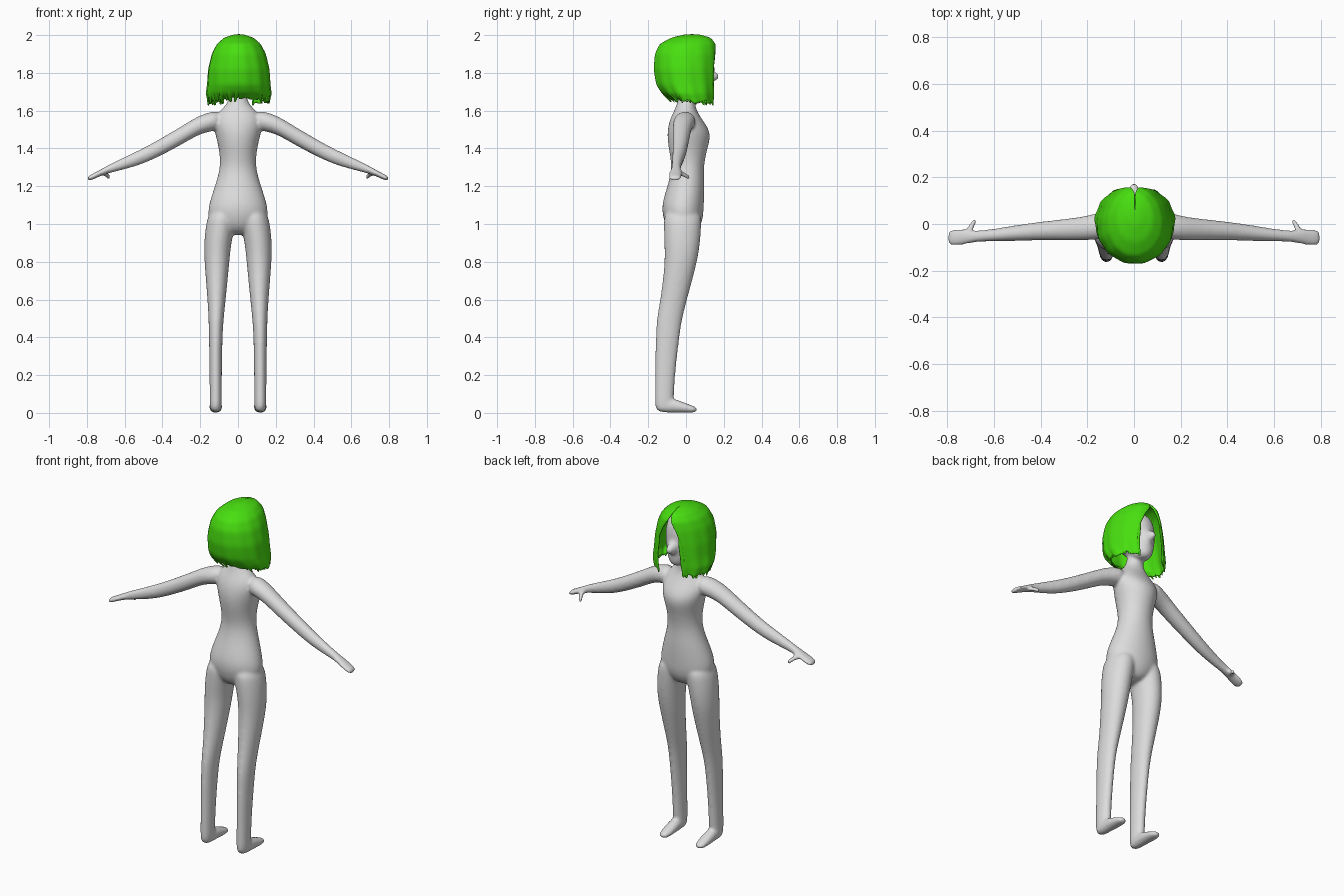
import bpy
import bmesh
import math
import random
from mathutils import Vector

random.seed(4)
cube = bpy.data.objects.get("Cube")
if cube:
    bpy.data.objects.remove(cube, do_unlink=True)


def make_material(name, color):
    mat = bpy.data.materials.new(name)
    mat.use_nodes = True
    mat.diffuse_color = color
    for node in mat.node_tree.nodes:
        if node.type == 'BSDF_PRINCIPLED':
            node.inputs["Base Color"].default_value = color
    return mat


skin = make_material("pale grey skin", (0.72, 0.72, 0.72, 1))
green = make_material("bright green hair", (0.065, 0.74, 0.005, 1))


def finish(bm, name, mat):
    """Turn a bmesh into a smooth-shaded object."""
    bmesh.ops.recalc_face_normals(bm, faces=bm.faces)
    mesh = bpy.data.meshes.new(name)
    bm.to_mesh(mesh)
    bm.free()
    mesh.materials.append(mat)
    for poly in mesh.polygons:
        poly.use_smooth = True
    obj = bpy.data.objects.new(name, mesh)
    bpy.context.collection.objects.link(obj)
    return obj


def bridge(bm, rings, closed):
    for low, high in zip(rings, rings[1:]):
        count = len(low)
        for i in range(count if closed else count - 1):
            j = (i + 1) % count
            bm.faces.new((low[i], low[j], high[j], high[i]))


def loft(bm, axis, rows, side=1, segments=16):
    """Elliptical rings along an axis: position, two centres, two radii."""
    rings = []
    for pos, c1, c2, r1, r2 in rows:
        ring = []
        for i in range(segments):
            a = math.tau * i / segments
            u, v = c1 + r1 * math.cos(a), c2 + r2 * math.sin(a)
            x, y, z = {'x': (pos, u, v), 'y': (u, pos, v), 'z': (u, v, pos)}[axis]
            ring.append(bm.verts.new((side * x, y, z)))
        rings.append(ring)
    bridge(bm, rings, True)
    bm.faces.new(rings[0])
    bm.faces.new(rings[-1])


# Torso and neck, from the crotch up
torso = [(0.94, 0, -0.01, 0.05, 0.05), (0.98, 0, -0.015, 0.11, 0.09),
         (1.03, 0, -0.015, 0.165, 0.108), (1.1, 0, -0.018, 0.16, 0.115),
         (1.2, 0, 0, 0.125, 0.1), (1.3, 0, 0.01, 0.093, 0.083),
         (1.4, 0, 0.01, 0.102, 0.105), (1.48, 0, 0.018, 0.125, 0.122),
         (1.55, 0, 0, 0.135, 0.09), (1.6, 0, -0.003, 0.1, 0.06),
         (1.64, 0, 0, 0.052, 0.047), (1.7, 0, 0.01, 0.043, 0.043),
         (1.77, 0, 0.01, 0.043, 0.043)]

# Leg, from hip to sole
leg = [(1.08, 0.08, -0.018, 0.07, 0.1), (1, 0.092, -0.018, 0.08, 0.102),
       (0.9, 0.108, -0.02, 0.073, 0.097), (0.8, 0.112, -0.025, 0.068, 0.087),
       (0.6, 0.113, -0.065, 0.049, 0.072), (0.5, 0.116, -0.088, 0.041, 0.069),
       (0.4, 0.118, -0.098, 0.036, 0.064), (0.2, 0.118, -0.111, 0.033, 0.054),
       (0.07, 0.118, -0.115, 0.033, 0.051), (0, 0.118, -0.115, 0.032, 0.05)]

# Foot, from heel to toe
foot = [(-0.15, 0.118, 0.03, 0.03, 0.03), (-0.08, 0.118, 0.042, 0.033, 0.042),
        (-0.02, 0.118, 0.03, 0.036, 0.03), (0.03, 0.118, 0.02, 0.032, 0.02),
        (0.06, 0.118, 0.016, 0.022, 0.014)]

# Arm and flat hand, from shoulder to fingertips
arm = [(0.09, 0, 1.55, 0.06, 0.055), (0.16, -0.01, 1.54, 0.058, 0.052),
       (0.22, -0.02, 1.517, 0.052, 0.051), (0.3, -0.025, 1.468, 0.047, 0.05),
       (0.4, -0.03, 1.412, 0.041, 0.047), (0.5, -0.038, 1.36, 0.035, 0.043),
       (0.6, -0.048, 1.322, 0.027, 0.034), (0.68, -0.053, 1.293, 0.024, 0.024),
       (0.72, -0.055, 1.275, 0.034, 0.018), (0.77, -0.058, 1.25, 0.037, 0.016),
       (0.8, -0.06, 1.238, 0.034, 0.014)]

thumb = [(-0.05, 0.72, 1.272, 0.02, 0.015), (-0.01, 0.696, 1.262, 0.014, 0.015),
         (0.01, 0.686, 1.25, 0.013, 0.014), (0.024, 0.681, 1.241, 0.011, 0.012)]

# Head and pointed nose
head = [(1.665, 0, 0.075, 0.03, 0.035), (1.7, 0, 0.055, 0.062, 0.075),
        (1.76, 0, 0.02, 0.088, 0.11), (1.84, 0, 0, 0.108, 0.128),
        (1.91, 0, 0, 0.095, 0.118), (1.95, 0, 0, 0.06, 0.08),
        (1.97, 0, 0, 0.02, 0.03)]
nose = [(0.07, 0, 1.785, 0.055, 0.075), (0.12, 0, 1.785, 0.036, 0.047),
        (0.155, 0, 1.782, 0.02, 0.024), (0.177, 0, 1.78, 0.011, 0.012)]

bm = bmesh.new()
for rows in (torso, head):
    loft(bm, 'z', rows)
loft(bm, 'y', nose)
for side in (1, -1):
    loft(bm, 'z', leg, side)
    loft(bm, 'y', foot, side)
    loft(bm, 'x', arm, side)
    loft(bm, 'y', thumb, side)
body = finish(bm, "body", skin)

# Blend the body parts into one skin
body.modifiers.new("round", 'SUBSURF').levels = 2
body.modifiers["round"].render_levels = 2
blend = body.modifiers.new("blend", 'REMESH')
blend.mode = 'VOXEL'
blend.voxel_size = 0.008
blend.use_smooth_shade = True
relax = body.modifiers.new("relax", 'SMOOTH')
relax.factor = 0.5
relax.iterations = 10

# Bob hair rings: height, y centre, x radius, y radius, half opening of the face
hair = [(2, 0.03, 0.02, 0.03, 0), (1.982, 0.02, 0.075, 0.095, 0),
        (1.95, 0, 0.112, 0.135, 6), (1.9, -0.01, 0.138, 0.15, 18),
        (1.82, -0.012, 0.157, 0.155, 29), (1.74, -0.004, 0.162, 0.15, 33),
        (1.69, 0.01, 0.168, 0.133, 30), (1.645, 0.03, 0.158, 0.11, 28)]


def hair_row(t):
    """Blend neighbouring hair rings at t from crown (0) to tips (1)."""
    k = min(max(t, 0), 1) * (len(hair) - 1)
    i = min(int(k), len(hair) - 2)
    return [p + (q - p) * (k - i) for p, q in zip(hair[i], hair[i + 1])]


def hair_point(a, t, lift=0):
    """Point on the hair at angle a, measured from the face."""
    z, cy, rx, ry, _ = hair_row(t)
    if math.cos(a) > 0:
        ry *= 1.14
    ripple = 1 + 0.018 * t * math.sin(13 * a + 2 * t)
    back = max(0, -math.cos(a)) * 0.02 * max(0, t - 0.8) * 5
    return Vector(((rx * ripple + lift) * math.sin(a) + 0.004,
                   cy + (ry * ripple + lift) * math.cos(a), z + back + lift * (1 - t)))


# Hair shell, parted over the face
bm = bmesh.new()
rings = []
steps, columns = 21, 72
for r in range(steps + 1):
    t = r / steps
    gap = math.radians(hair_row(t)[4])
    ring = []
    for i in range(columns + 1):
        a = gap + (math.tau - 2 * gap) * i / columns
        point = hair_point(a, t)
        if r == steps:
            point.z += random.uniform(-0.012, 0.012)
        ring.append(bm.verts.new(point))
    rings.append(ring)
bridge(bm, rings, False)
bm.faces.new(rings[0][:-1])
shell = finish(bm, "hair_shell", green)

# Overlapping wavy locks that taper to loose tips
bm = bmesh.new()
count = 30
for n in range(count):
    a0 = math.radians(30 + 300 * n / (count - 1))
    start = random.uniform(0.2, 0.45)
    width = random.uniform(0.08, 0.13)
    phase = random.uniform(0, math.tau)
    drop = random.uniform(0, 0.02)
    rings = []
    for k in range(15):
        s = k / 14
        t = start + (1 - start) * s
        a = a0 + 0.05 * s * math.sin(7 * s + phase)
        gap = math.radians(hair_row(t)[4])
        a = min(max(a, gap), math.tau - gap)
        half = width * math.sin(math.pi * (0.08 + 0.84 * s)) ** 0.7
        ring = []
        for u, lift in ((-1, -0.004), (0, 0.006), (1, -0.004)):
            point = hair_point(a + u * half, t, lift)
            point.z -= drop * s ** 4
            ring.append(bm.verts.new(point))
        rings.append(ring)
    bridge(bm, rings, False)
locks = finish(bm, "hair_locks", green)

for obj, depth in ((shell, 0.01), (locks, 0.004)):
    thick = obj.modifiers.new("thickness", 'SOLIDIFY')
    thick.thickness = depth
    thick.offset = 0
    smooth = obj.modifiers.new("round", 'SUBSURF')
    smooth.levels = smooth.render_levels = 1
